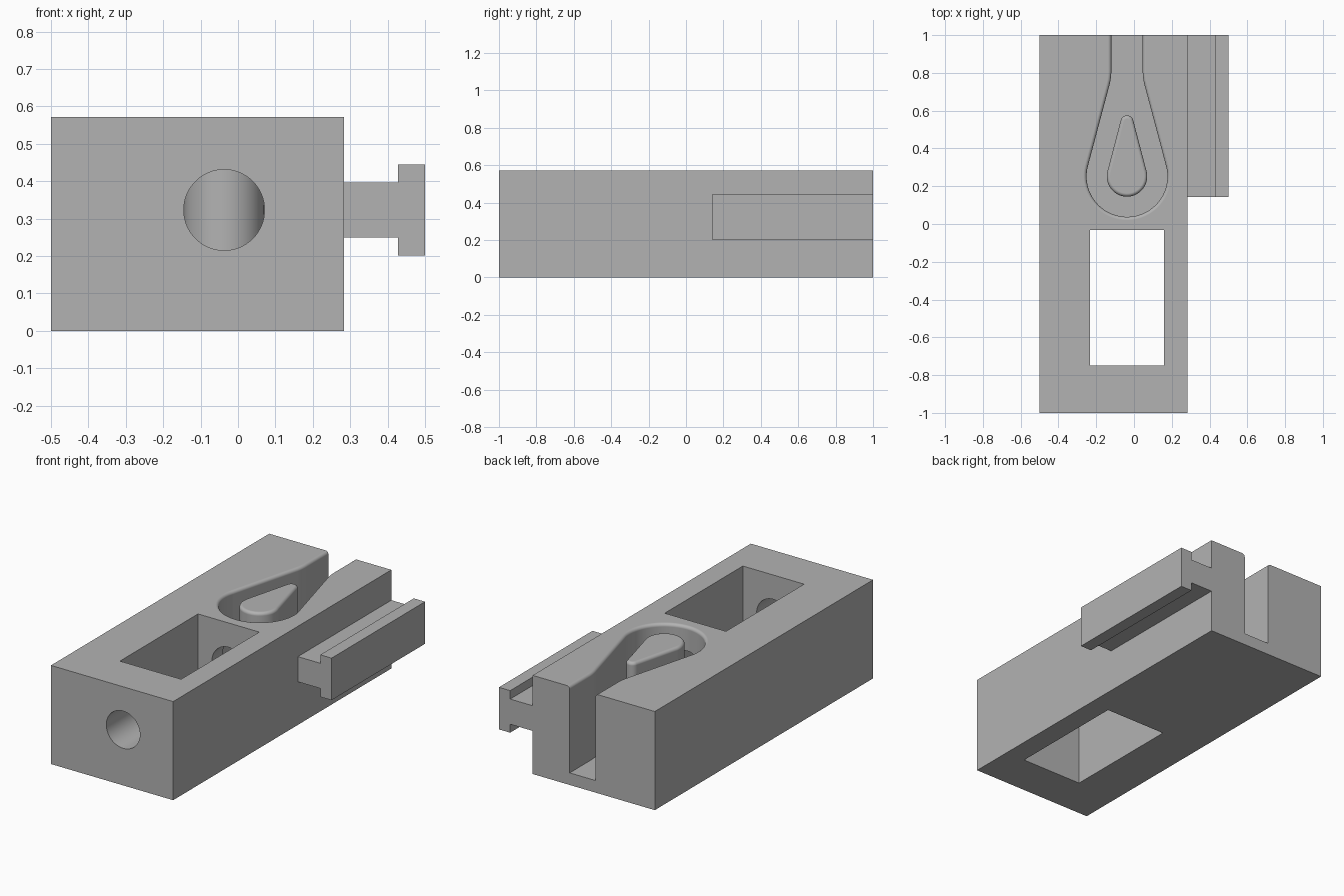
import bpy, bmesh
from math import sin, cos, pi, atan2, acos, asin, hypot, radians
from mathutils import Vector

if "Cube" in bpy.data.objects:
    bpy.data.objects.remove(bpy.data.objects["Cube"], do_unlink=True)

LEFT, RIGHT, TOP = -0.5, 0.284, 0.572     # block limits
AXIS, BULB_Y = -0.037, 0.252              # centre of the pocket and island
FLOOR, FILLET = 0.07, 0.018

grey = bpy.data.materials.new("grey plastic")
grey.use_nodes = True
grey.diffuse_color = (0.45, 0.45, 0.45, 1)
grey.node_tree.nodes["Principled BSDF"].inputs["Base Color"].default_value = (0.45, 0.45, 0.45, 1)


def loft(name, rings):
    """Closed solid through rings of equal point count."""
    bm = bmesh.new()
    loops = [[bm.verts.new(p) for p in ring] for ring in rings]
    n = len(loops[0])
    for a, b in zip(loops, loops[1:]):
        for i in range(n):
            j = (i + 1) % n
            bm.faces.new((a[i], a[j], b[j], b[i]))
    bm.faces.new(loops[0][::-1])
    bm.faces.new(loops[-1])
    bmesh.ops.recalc_face_normals(bm, faces=bm.faces)
    mesh = bpy.data.meshes.new(name)
    bm.to_mesh(mesh)
    bm.free()
    mesh.materials.append(grey)
    obj = bpy.data.objects.new(name, mesh)
    bpy.context.collection.objects.link(obj)
    return obj


def box(name, x0, x1, y0, y1, z0, z1):
    return loft(name, [[(x0, y0, z), (x1, y0, z), (x1, y1, z), (x0, y1, z)] for z in (z0, z1)])


def arc(cx, cy, r, a0, a1, steps):
    return [(cx + r * cos(a0 + (a1 - a0) * i / steps),
             cy + r * sin(a0 + (a1 - a0) * i / steps)) for i in range(steps + 1)]


def mirrored(half):
    """Close a half outline that starts on the axis, shifted to the bulb centre."""
    left = [(-x, y) for x, y in half[::-1] if x > 1e-5]
    return [(AXIS + x, BULB_Y + y) for x, y in half + left]


def pocket_outline(d):
    """Round bulb narrowing through a blend into a straight slot, grown by d."""
    bulb, slot, blend, blend_y = 0.214, 0.083, 0.3, 0.56
    cx = slot + blend
    t = atan2(blend_y, cx) - acos((bulb + blend) / hypot(cx, blend_y))
    half = arc(0, 0, bulb + d, -pi / 2, t, 32)
    half += arc(cx, blend_y, d - blend, t, 0, 8)
    half.append((slot + d, 0.9))
    return mirrored(half)


def island_outline(d):
    """Teardrop, shrunk by d."""
    bulb, tip, length = 0.107, 0.034, 0.289
    t = asin((bulb - tip) / length)
    return mirrored(arc(0, 0, bulb - d, -pi / 2, t, 28) + arc(0, length, tip - d, t, pi / 2, 12))


def fillet_rings(outline, bottom):
    levels = [(0, bottom)]
    for i in range(7):
        a = pi / 2 * i / 6
        levels.append((FILLET * (1 - cos(a)), TOP - FILLET * (1 - sin(a))))
    return [[(x, y, z) for x, y in outline(d)] for d, z in levels]


def cut(obj, cutter):
    mod = obj.modifiers.new("cut", "BOOLEAN")
    mod.operation, mod.solver, mod.object = "DIFFERENCE", "EXACT", cutter
    bpy.context.view_layer.objects.active = obj
    bpy.ops.object.modifier_apply(modifier=mod.name)
    bpy.data.objects.remove(cutter, do_unlink=True)


def smooth(obj):
    bpy.ops.object.select_all(action="DESELECT")
    obj.select_set(True)
    bpy.context.view_layer.objects.active = obj
    bpy.ops.object.shade_smooth_by_angle(angle=radians(30))
    mod = obj.modifiers.new("flat faces", "WEIGHTED_NORMAL")
    mod.keep_sharp = True


# Block with its through window, pocket and lengthwise bore
block = box("block", LEFT, RIGHT, -1, 1, 0, TOP)
cut(block, box("window_cutter", -0.234, 0.159, -0.748, -0.032, -0.1, TOP + 0.1))

rings = fillet_rings(pocket_outline, FLOOR)
rings.append([(x, y, TOP + 0.1) for x, y, z in rings[-1]])
cut(block, loft("pocket_cutter", rings))

bore = [[(x, y, z) for x, z in arc(AXIS, 0.323, 0.108, 0, 2 * pi, 64)[:-1]] for y in (-1.1, 0.2)]
cut(block, loft("bore_cutter", bore))
smooth(block)

# Teardrop island standing in the pocket
island = loft("teardrop_island", fillet_rings(island_outline, FLOOR))
smooth(island)

# T-shaped side rail
upper = [(RIGHT, 0.073), (0.428, 0.073), (0.428, 0.122), (0.5, 0.122)]
profile = upper + [(x, -h) for x, h in upper[::-1]]
loft("side_rail", [[(x, y, 0.323 + h) for x, h in profile] for y in (0.143, 1)])
